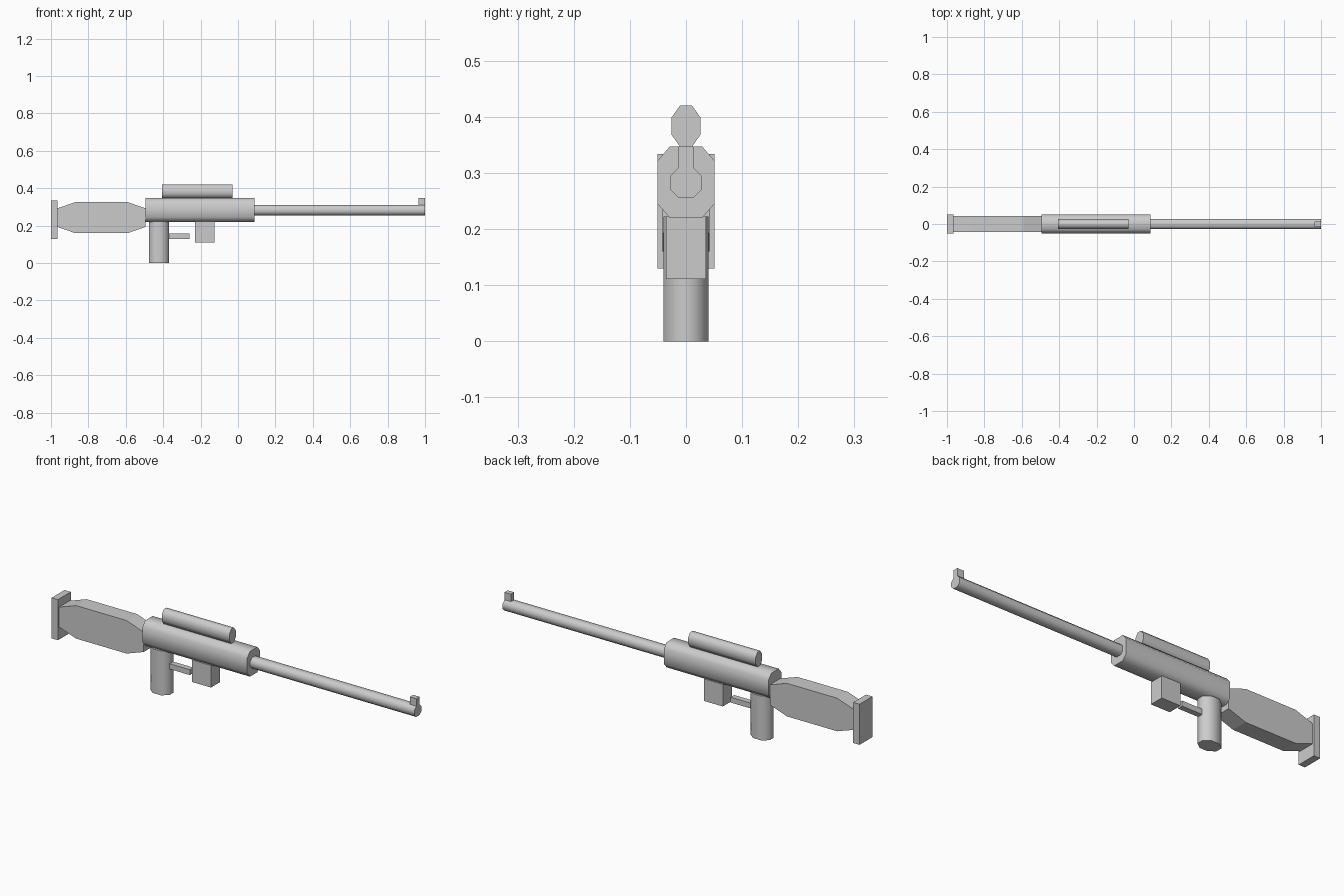
import bpy, bmesh, math
from mathutils import Vector

cube = bpy.data.objects.get("Cube")
if cube:
    bpy.data.objects.remove(cube)

grey = bpy.data.materials.new("plain grey")
grey.use_nodes = True
GREY = (0.6, 0.6, 0.6, 1)
grey.diffuse_color = GREY
grey.node_tree.nodes["Principled BSDF"].inputs["Base Color"].default_value = GREY


def prism(name, points, sweep, smooth=False):
    """Extrude a closed outline along the sweep vector."""
    bm = bmesh.new()
    face = bm.faces.new([bm.verts.new(p) for p in points])
    grown = bmesh.ops.extrude_face_region(bm, geom=[face])["geom"]
    bmesh.ops.translate(bm, vec=Vector(sweep),
                        verts=[g for g in grown if isinstance(g, bmesh.types.BMVert)])
    bmesh.ops.recalc_face_normals(bm, faces=bm.faces)
    mesh = bpy.data.meshes.new(name)
    bm.to_mesh(mesh)
    bm.free()
    mesh.materials.append(grey)
    obj = bpy.data.objects.new(name, mesh)
    bpy.context.collection.objects.link(obj)
    if smooth:
        bpy.ops.object.select_all(action='DESELECT')
        bpy.context.view_layer.objects.active = obj
        obj.select_set(True)
        bpy.ops.object.shade_smooth_by_angle(angle=math.radians(60))
    return obj


def octagon(a, b, flat_a, flat_b):
    """Eight-sided outline with half sizes a, b and half flat lengths."""
    quarter = [(a, flat_b), (flat_a, b)]
    half = quarter + [(-u, v) for u, v in reversed(quarter)]
    return half + [(-u, -v) for u, v in half]


def tube(name, x0, x1, z, outline):
    prism(name, [(x0, u, z + v) for u, v in outline], (x1 - x0, 0, 0), True)


def box(name, x0, x1, half_y, z0, z1):
    prism(name, [(x0, -half_y, z0), (x1, -half_y, z0), (x1, half_y, z0), (x0, half_y, z0)],
          (0, 0, z1 - z0))


# Eight-sided tubes running lengthwise
tube("receiver", -0.495, 0.087, 0.2835, octagon(0.051, 0.0635, 0.029, 0.038))
tube("barrel", 0.087, 1.0, 0.2825, octagon(0.028, 0.027, 0.013, 0.012))
tube("scope", -0.405, -0.03, 0.3835, octagon(0.026, 0.0365, 0.0108, 0.015))

# Upright rounded grip
prism("grip", [(-0.423 + u, v, 0) for u, v in octagon(0.053, 0.04, 0.022, 0.0166)],
      (0, 0, 0.222), True)

# Stock with tapered ends, and its butt plate
prism("stock", [(-0.73 + u, -0.042, 0.243 + v)
                for u, v in octagon(0.235, 0.083, 0.14, 0.05)], (0, 0.084, 0))
box("butt_plate", -1.0, -0.965, 0.051, 0.13, 0.334)

# Boxy parts below and at the muzzle
box("magazine", -0.23, -0.125, 0.036, 0.111, 0.222)
box("trigger_bar", -0.37, -0.258, 0.014, 0.13, 0.157)
box("front_sight", 0.964, 1.0, 0.013, 0.305, 0.347)
